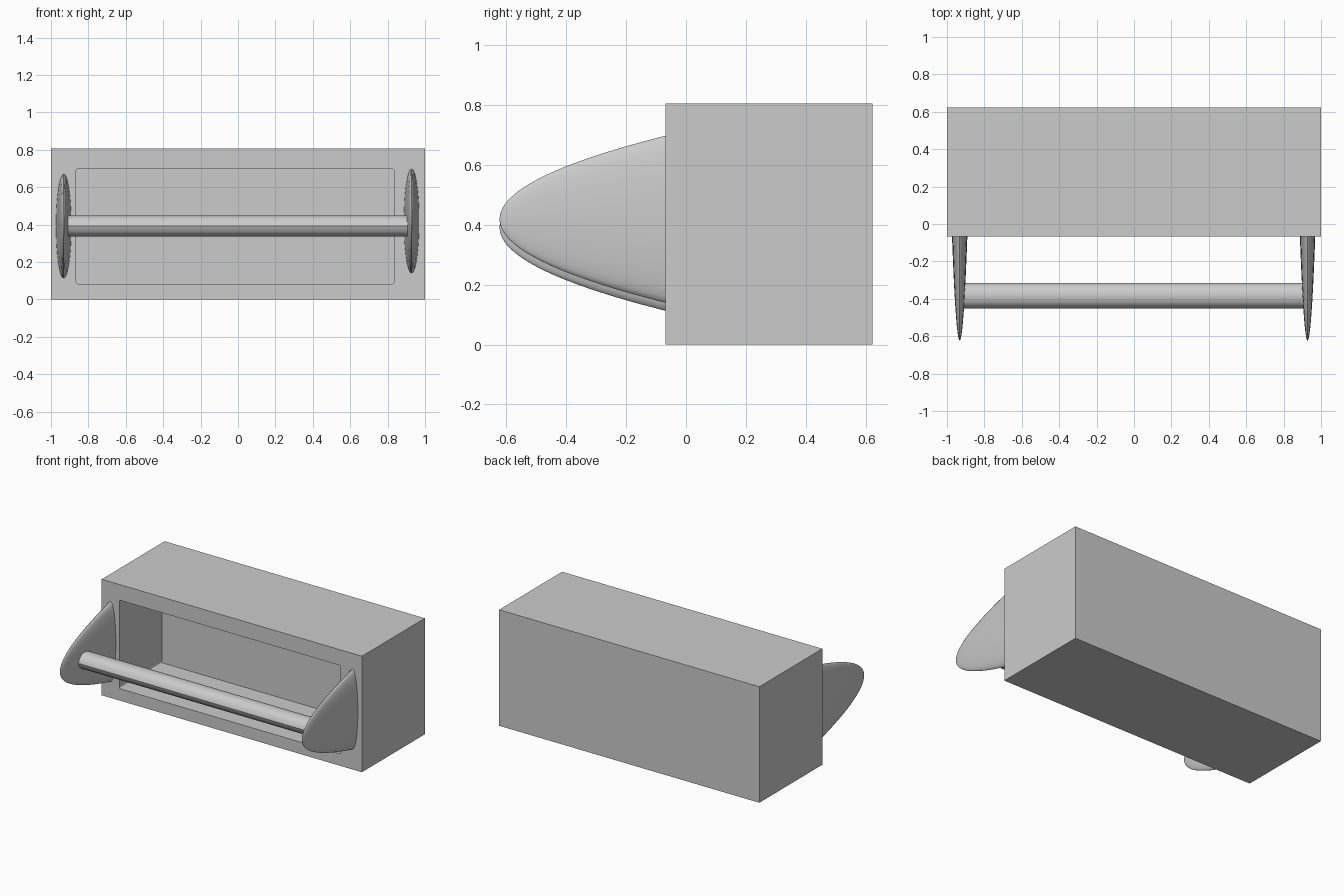
import bpy
import bmesh
from math import pi, radians
from mathutils import Matrix, Vector

cube = bpy.data.objects.get("Cube")
if cube:
    bpy.data.objects.remove(cube, do_unlink=True)


def add_object(name, bm):
    bmesh.ops.recalc_face_normals(bm, faces=bm.faces[:])
    mesh = bpy.data.meshes.new(name)
    bm.to_mesh(mesh)
    bm.free()
    obj = bpy.data.objects.new(name, mesh)
    bpy.context.collection.objects.link(obj)
    return obj


def box(name, low, high):
    low, high = Vector(low), Vector(high)
    bm = bmesh.new()
    bmesh.ops.create_cube(bm, size=1, matrix=Matrix.Translation((low + high) / 2)
                          @ Matrix.Diagonal((high - low).to_4d()))
    return add_object(name, bm)


def smooth(obj, angle):
    bpy.ops.object.select_all(action='DESELECT')
    obj.select_set(True)
    bpy.context.view_layer.objects.active = obj
    bpy.ops.object.shade_smooth_by_angle(angle=radians(angle))


# Housing with a rounded-corner recess in the front
housing = box("housing", (-1, -0.068, 0), (1, 0.623, 0.806))
recess = box("recess_cutter", (-0.865, -0.2, 0.083), (0.835, 0.40, 0.697))
bm = bmesh.new()
bm.from_mesh(recess.data)
depth_edges = [e for e in bm.edges
               if abs(e.verts[0].co.y - e.verts[1].co.y) > 0.1]
bmesh.ops.bevel(bm, geom=depth_edges, offset=0.01, segments=3,
                profile=0.5, affect='EDGES')
bm.to_mesh(recess.data)
bm.free()
recess.hide_render = True
recess.hide_set(True)
cut = housing.modifiers.new("recess", 'BOOLEAN')
cut.object = recess
cut.solver = 'EXACT'


# Flattened, rounded-nose side arms, set into the housing front
def side_arm(name, x, z, half_width=0.041, half_height=0.279):
    bm = bmesh.new()
    steps = 24
    profile = []
    for i in range(steps + 1):
        s = 1.03 * i / steps
        profile.append(bm.verts.new((s, -0.623 + 0.555 * s * s, 0)))
    edges = [bm.edges.new(pair) for pair in zip(profile, profile[1:])]
    bmesh.ops.spin(bm, geom=profile + edges, cent=(0, 0, 0), axis=(0, 1, 0),
                   angle=2 * pi, steps=32, use_duplicate=False)
    bmesh.ops.remove_doubles(bm, verts=bm.verts[:], dist=0.0001)
    bmesh.ops.holes_fill(bm, edges=[e for e in bm.edges if e.is_boundary])
    bm.transform(Matrix.Translation((x, 0, z))
                 @ Matrix.Diagonal((half_width, 1, half_height, 1)))
    smooth(add_object(name, bm), 40)


side_arm("right_arm", -0.932, 0.392)
side_arm("left_arm", 0.928, 0.419)

# Crossbar between the arms
bm = bmesh.new()
bmesh.ops.create_cone(bm, cap_ends=True, segments=12, radius1=1, radius2=1,
                      depth=1.83,
                      matrix=Matrix.Translation((0, -0.384, 0.392))
                      @ Matrix.Diagonal((1, 0.068, 0.057, 1))
                      @ Matrix.Rotation(pi / 2, 4, 'Y'))
smooth(add_object("crossbar", bm), 35)
